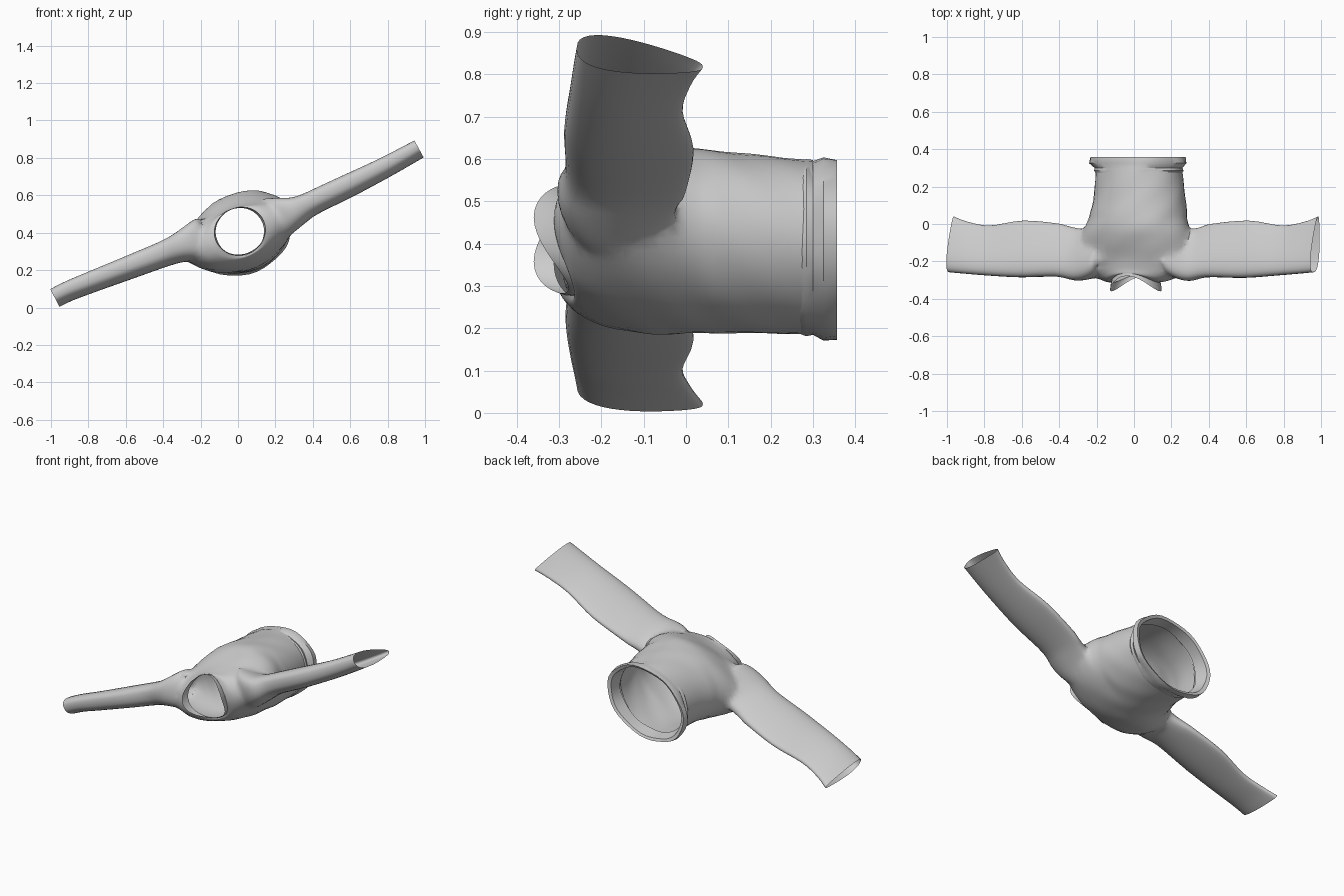
import bpy, bmesh, math
from mathutils import Vector

if "Cube" in bpy.data.objects:
    bpy.data.objects.remove(bpy.data.objects["Cube"])

N = 40
TILT = math.radians(22)


def smooth_rows(rows, steps):
    """Catmull-Rom interpolation between rows of section parameters."""
    out = []
    last = len(rows) - 1
    for i in range(last):
        p0, p1 = rows[max(i - 1, 0)], rows[i]
        p2, p3 = rows[i + 1], rows[min(i + 2, last)]
        for k in range(steps):
            t = k / steps
            out.append([0.5 * (2 * b + (c - a) * t + (2 * a - 5 * b + 4 * c - d) * t * t
                               + (3 * b - a - 3 * c + d) * t ** 3)
                        for a, b, c, d in zip(p0, p1, p2, p3)])
    return out + [list(rows[-1])]


def loft(name, rings, capped):
    """Skin closed rings; capped ends get a fan so they can be removed later."""
    bm = bmesh.new()
    loops = [[bm.verts.new(p) for p in ring] for ring in rings]
    for a, b in zip(loops, loops[1:]):
        for i in range(N):
            j = (i + 1) % N
            bm.faces.new((a[i], a[j], b[j], b[i]))
    tips = []
    if capped:
        for ring in (loops[0], loops[-1]):
            c = sum((v.co for v in ring), Vector()) / N
            tip = bm.verts.new(c)
            tips.append(c.copy())
            for i in range(N):
                bm.faces.new((ring[i], ring[(i + 1) % N], tip))
    bmesh.ops.recalc_face_normals(bm, faces=bm.faces)
    me = bpy.data.meshes.new(name)
    bm.to_mesh(me)
    bm.free()
    ob = bpy.data.objects.new(name, me)
    bpy.context.collection.objects.link(ob)
    return ob, tips


def body_ring(y, a, b, cx, cz, saddle, ripple=0.0):
    """Tilted ellipse around the y axis, sides pulled forward by saddle."""
    pts = []
    for i in range(N):
        t = 2 * math.pi * i / N
        r = 1 + ripple * math.sin(7 * t + 40 * y)
        u, v = a * r * math.cos(t), b * r * math.sin(t)
        pts.append((cx + u * math.cos(TILT) - v * math.sin(TILT),
                    y - saddle * math.cos(t) ** 2,
                    cz + u * math.sin(TILT) + v * math.cos(TILT)))
    return pts


def sleeve_rings(rows):
    """Wedge sections, blunt at the front edge and pinched at the drooping back edge."""
    rings = []
    for k, (x, z, yf, yb, th) in enumerate(rows):
        p, q = rows[max(k - 1, 0)], rows[min(k + 1, len(rows) - 1)]
        ang = math.atan((q[1] - p[1]) / (q[0] - p[0]))
        ang = max(0.2, min(0.5, ang))
        pinch = 0.45 if abs(x) > 0.5 else 0.3 + 0.3 * max(0, abs(x) - 0.2) / 0.6
        ring = []
        for i in range(N):
            t = 2 * math.pi * i / N
            c, s = math.cos(t), math.sin(t)
            sq = math.copysign(abs(s) ** 0.75, s) if abs(s) > 1e-6 else 0
            n = th * sq * (1 - pinch * c) - 0.025 * c
            ring.append((x - n * math.sin(ang), (yf + yb) / 2 + (yb - yf) / 2 * c,
                         z + n * math.cos(ang)))
        rings.append(ring)
    return rings


# torso from hem to neck rim: y, half width, half height, centre x, centre z, saddle
torso_rows = [(.30, .235, .200, .025, .392, 0), (.15, .25, .205, .03, .40, 0),
              (.04, .272, .207, .022, .406, 0), (-.03, .30, .203, .015, .405, 0),
              (-.1, .315, .187, .01, .397, 0),
              (-.18, .305, .160, .01, .390, .015), (-.235, .255, .142, .01, .393, .035),
              (-.262, .185, .134, .01, .400, .045), (-.262, .13, .127, .01, .405, .05)]
garment, torso_tips = loft("garment_body", [body_ring(*r, 0.006) for r in
                                            smooth_rows(torso_rows, 4)], True)

# sleeves from shoulder to cuff: x, z, front y, back y, half thickness
right_rows = [(.19, .46, -.265, -.03, .115), (.25, .48, -.298, -.025, .098),
              (.32, .508, -.308, -.022, .072), (.40, .55, -.285, 0, .057),
              (.60, .645, -.288, .018, .053), (.78, .735, -.275, -.008, .047),
              (.90, .80, -.265, .012, .044), (.972, .840, -.258, .04, .042)]
left_rows = [(-.17, .365, -.265, -.03, .115), (-.23, .343, -.298, -.025, .098),
             (-.31, .312, -.306, -.022, .073), (-.40, .275, -.282, 0, .06),
             (-.60, .197, -.285, .018, .053), (-.78, .128, -.275, -.008, .048),
             (-.90, .08, -.265, .012, .045), (-.975, .043, -.258, .04, .044)]
open_ends = list(torso_tips)
for rows in (right_rows, left_rows):
    sleeve, tips = loft("sleeve", sleeve_rings(smooth_rows(rows, 4)), True)
    open_ends.append(tips[1])
    mod = garment.modifiers.new("join_sleeve", 'BOOLEAN')
    mod.operation, mod.solver, mod.object = 'UNION', 'EXACT', sleeve
    bpy.context.view_layer.objects.active = garment
    bpy.ops.object.modifier_apply(modifier=mod.name)
    bpy.data.objects.remove(sleeve)

# open the hem, neck and cuffs by removing the cap fans, then blend the armholes
bm = bmesh.new()
bm.from_mesh(garment.data)
caps = [v for v in bm.verts if any((v.co - e).length < 1e-3 for e in open_ends)]
bmesh.ops.delete(bm, geom=caps, context='VERTS')
bmesh.ops.remove_doubles(bm, verts=bm.verts, dist=0.003)
armholes = [v for v in bm.verts if 0.15 < abs(v.co.x) < 0.38 and v.co.y < 0.06]
for _ in range(6):
    bmesh.ops.smooth_vert(bm, verts=armholes, factor=0.5,
                          use_axis_x=True, use_axis_y=True, use_axis_z=True)
bm.to_mesh(garment.data)
bm.free()

# standing collar band
collar, _ = loft("collar", [body_ring(-.262, .13, .127, .01, .405, .05),
                            body_ring(-.270, .137, .128, .01, .407, .068),
                            body_ring(-.278, .140, .125, .01, .41, .082)], False)

# gathered hem band, flared and folded back inside
hem_rows = [(.265, .230, .198, .025, .392, 0), (.285, .245, .203, .025, .39, 0),
            (.30, .240, .199, .025, .388, 0), (.325, .268, .207, .023, .385, 0),
            (.357, .262, .203, .023, .385, 0), (.35, .242, .19, .023, .385, 0),
            (.28, .225, .185, .025, .39, 0)]
hem, _ = loft("hem_band", [body_ring(*r, 0.012) for r in hem_rows], False)

for ob in (garment, collar, hem):
    bpy.ops.object.select_all(action='DESELECT')
    ob.select_set(True)
    bpy.context.view_layer.objects.active = ob
    bpy.ops.object.shade_smooth_by_angle(angle=math.radians(40))
